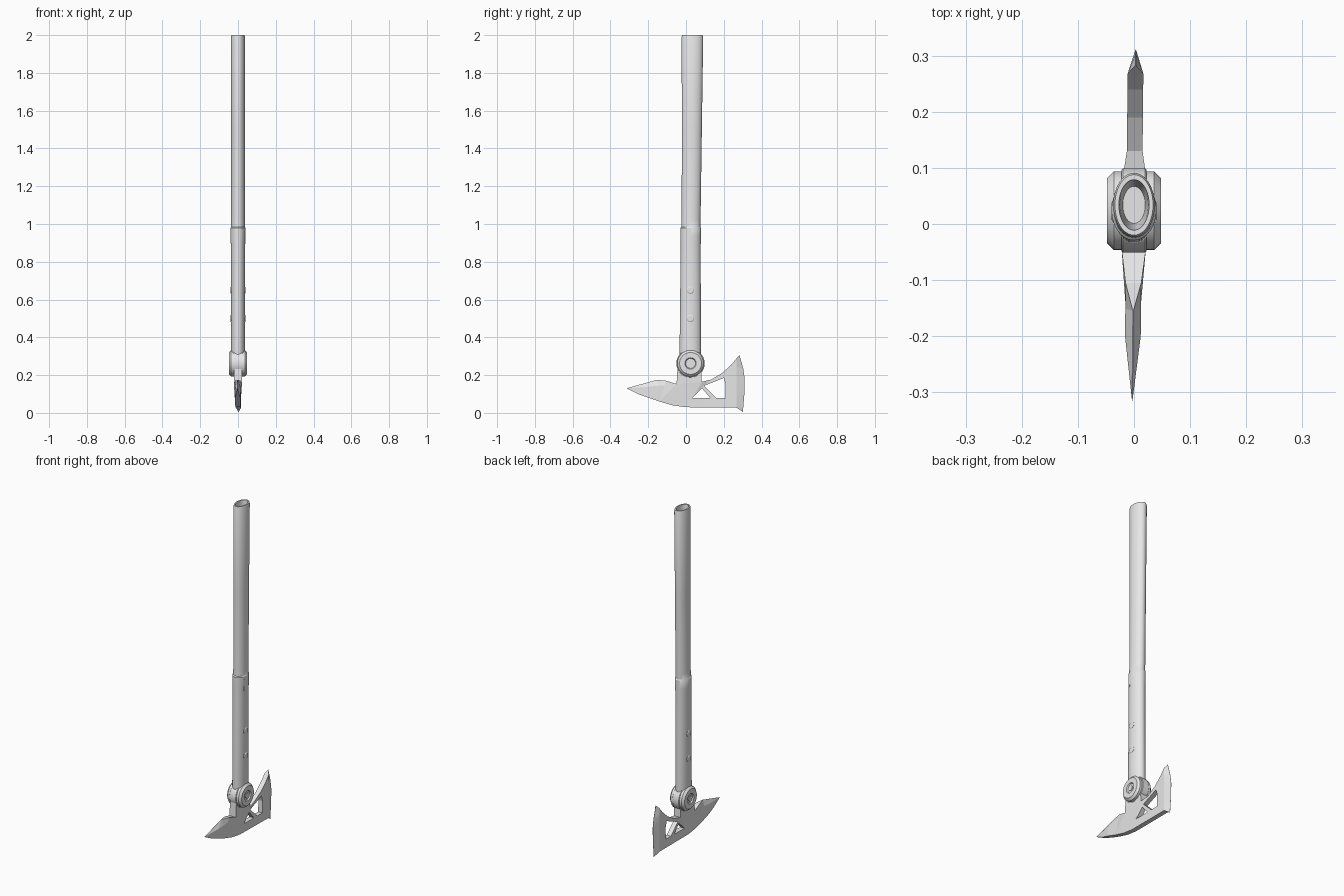
import bpy, bmesh, math
from mathutils import Vector

old = bpy.data.objects.get("Cube")
if old:
    bpy.data.objects.remove(old, do_unlink=True)

steel = bpy.data.materials.new("light_grey_metal")
GREY = (0.8, 0.8, 0.8, 1)
steel.diffuse_color = GREY
steel.use_nodes = True
steel.node_tree.nodes["Principled BSDF"].inputs["Base Color"].default_value = GREY

PIVOT_Y, PIVOT_Z = 0.024, 0.262


def finish(name, bm, angle=30):
    bmesh.ops.recalc_face_normals(bm, faces=bm.faces)
    mesh = bpy.data.meshes.new(name)
    bm.to_mesh(mesh)
    bm.free()
    mesh.materials.append(steel)
    obj = bpy.data.objects.new(name, mesh)
    bpy.context.collection.objects.link(obj)
    bpy.ops.object.select_all(action='DESELECT')
    obj.select_set(True)
    bpy.context.view_layer.objects.active = obj
    bpy.ops.object.shade_smooth_by_angle(angle=math.radians(angle))
    return obj


def loft(name, rings, place, sides=48):
    """Skin a row of rings; place(ring, cos, sin) gives each point."""
    bm = bmesh.new()
    loops = []
    for ring in rings:
        angles = [math.tau * i / sides for i in range(sides)]
        loops.append([bm.verts.new(place(ring, math.cos(a), math.sin(a))) for a in angles])
    for low, high in zip(loops, loops[1:]):
        for i in range(sides):
            j = (i + 1) % sides
            bm.faces.new((low[i], low[j], high[j], high[i]))
    bm.faces.new(loops[0])
    bm.faces.new(loops[-1])
    return finish(name, bm)


def upright(ring, c, s):
    z, y, rx, ry = ring
    return (rx * c, y + ry * s, z)


def turned(y, z):
    return lambda ring, c, s: (ring[0], y + ring[1] * c, z + ring[1] * s)


# Handle: oval tube, stepped grip collar, hollow top end (z, y centre, rx, ry)
loft("handle", [
    (0.27, 0.023, 0.036, 0.056), (0.33, 0.023, 0.037, 0.057),
    (0.70, 0.024, 0.037, 0.054), (0.89, 0.025, 0.038, 0.053),
    (0.93, 0.025, 0.040, 0.054), (0.98, 0.025, 0.040, 0.054),
    (0.985, 0.026, 0.037, 0.050), (1.02, 0.027, 0.036, 0.050),
    (1.50, 0.031, 0.036, 0.053), (1.99, 0.034, 0.037, 0.057),
    (2.00, 0.034, 0.034, 0.054), (2.00, 0.034, 0.027, 0.045),
    (1.98, 0.034, 0.025, 0.043), (1.90, 0.034, 0.020, 0.033)], upright)

# Latch slot on the grip
bm = bmesh.new()
bmesh.ops.create_cube(bm, size=1)
bmesh.ops.scale(bm, vec=(0.006, 0.006, 0.07), verts=bm.verts)
bmesh.ops.translate(bm, vec=(0.036, 0.006, 0.93), verts=bm.verts)
finish("grip_latch", bm)

# Rivets through the lower handle
for i, z in enumerate((0.5, 0.65)):
    loft(f"rivet_{i + 1}", [(-0.040, 0.015), (-0.037, 0.02), (0.037, 0.02), (0.040, 0.015)],
         turned(0.023, z), 24)

# Pivot: chamfered knob with dished faces, central hub and hexagonal bolt
half = [(0.048, 0.030), (0.048, 0.058), (0.044, 0.062), (0.036, 0.070)]
dish = [(0.041, 0.026)] + half
loft("pivot_knob", [(-x, r) for x, r in dish] + dish[::-1], turned(PIVOT_Y, PIVOT_Z))
loft("head_hub", [(-0.022, 0.073), (-0.020, 0.075), (0.020, 0.075), (0.022, 0.073)],
     turned(PIVOT_Y, PIVOT_Z))
loft("pivot_bolt", [(-0.045, 0.016), (0.045, 0.016)], turned(PIVOT_Y, PIVOT_Z), 6)

# Axe head: pierced plate, with spike in front and flared blade behind (y, z)
outline = [(-0.315, 0.13), (-0.155, 0.175), (-0.105, 0.17), (-0.05, 0.153),
           (-0.045, 0.24), (0.08, 0.24), (0.083, 0.165), (0.13, 0.175),
           (0.19, 0.21), (0.24, 0.255), (0.283, 0.307), (0.303, 0.235),
           (0.311, 0.18), (0.309, 0.10), (0.301, 0.005), (0.267, 0.028),
           (0.0, 0.03), (-0.07, 0.04), (-0.14, 0.06), (-0.25, 0.098)]
windows = [[(0.095, 0.143), (0.15, 0.165), (0.20, 0.185), (0.21, 0.15),
            (0.208, 0.08), (0.16, 0.08)],
           [(0.035, 0.08), (0.085, 0.13), (0.128, 0.08)]]
THICK = 0.014
bm = bmesh.new()
for loop in [outline] + windows:
    pts = [bm.verts.new((-THICK, y, z)) for y, z in loop]
    for a, b in zip(pts, pts[1:] + pts[:1]):
        bm.edges.new((a, b))
bmesh.ops.triangle_fill(bm, edges=bm.edges[:], use_beauty=True, normal=(1, 0, 0))
grown = bmesh.ops.extrude_face_region(bm, geom=bm.faces[:])["geom"]
bmesh.ops.translate(bm, vec=(2 * THICK, 0, 0),
                    verts=[g for g in grown if isinstance(g, bmesh.types.BMVert)])

# Crease lines: blade bevel, spike taper, spike ridge
tip = Vector((0, -0.315, 0.13))
ridge = Vector((0, -0.08, 1))
for point, normal in ((Vector((0, 0.268, 0)), (0, 1, 0)),
                      (Vector((0, -0.20, 0)), (0, 1, 0)), (tip, ridge)):
    bmesh.ops.bisect_plane(bm, geom=bm.verts[:] + bm.edges[:] + bm.faces[:],
                           plane_co=point, plane_no=normal, dist=1e-5)
for v in bm.verts:
    x, y, z = v.co
    if y > 0.28:
        x *= 0.03                                   # cutting edge
    elif y < -0.13 and (v.co - tip).dot(ridge) > 0.002:
        x *= 0.03                                   # sharp top of the spike
    elif y < -0.19:
        x *= max(0.03, min(1, (y - tip.y) / 0.115))  # taper to the point
    elif z > 0.15 and abs(y) < 0.09:
        x *= 1.5                                    # thick neck
    v.co.x = x + 0.01 * y
finish("axe_head", bm, 5)
